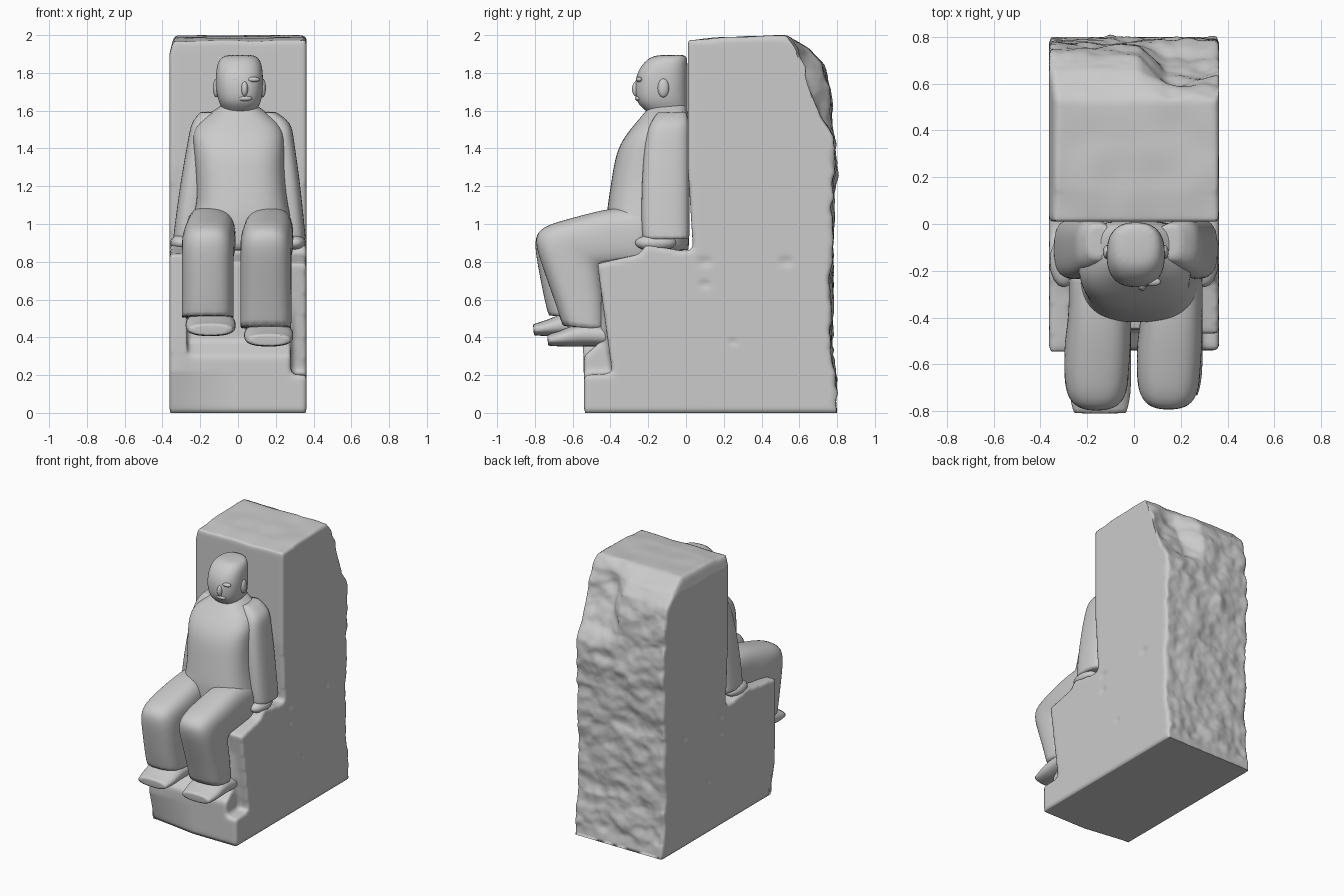
import bpy, bmesh, math
from mathutils import Vector, noise

if "Cube" in bpy.data.objects:
    bpy.data.objects.remove(bpy.data.objects["Cube"])


def finish(bm, name, angle=None):
    bmesh.ops.recalc_face_normals(bm, faces=bm.faces)
    me = bpy.data.meshes.new(name)
    bm.to_mesh(me)
    bm.free()
    ob = bpy.data.objects.new(name, me)
    bpy.context.collection.objects.link(ob)
    me.polygons.foreach_set("use_smooth", [True] * len(me.polygons))
    return ob


def prism(bm, profile, x0, x1):
    """Side profile (y, z) extruded from x0 to x1."""
    face = bm.faces.new([bm.verts.new((x0, y, z)) for y, z in profile])
    ext = bmesh.ops.extrude_face_region(bm, geom=[face], use_keep_orig=True)
    bmesh.ops.translate(bm, vec=(x1 - x0, 0, 0),
                        verts=[g for g in ext["geom"] if isinstance(g, bmesh.types.BMVert)])


def loft(name, rings, power=2.8, seg=16, crease=0.6):
    """Rounded-square rings: (x0, x1, y0, z0, y1, z1), near and far edge of each section."""
    bm = bmesh.new()
    loops = []
    for x0, x1, y0, z0, y1, z1 in rings:
        loop = []
        for i in range(seg):
            t = math.tau * (i + 0.5) / seg
            c, s = (math.copysign(abs(f) ** (2 / power), f) for f in (math.cos(t), math.sin(t)))
            loop.append(bm.verts.new(((x0 + x1) / 2 + c * (x1 - x0) / 2,
                                      (y0 + y1) / 2 + s * (y1 - y0) / 2,
                                      (z0 + z1) / 2 + s * (z1 - z0) / 2)))
        loops.append(loop)
    for a, b in zip(loops, loops[1:]):
        for i in range(seg):
            j = (i + 1) % seg
            bm.faces.new((a[i], a[j], b[j], b[i]))
    layer = bm.edges.layers.float.new("crease_edge")
    for loop in (loops[0], loops[-1]):
        for e in bm.faces.new(loop).edges:
            e[layer] = crease
    ob = finish(bm, name)
    sub = ob.modifiers.new("soft", "SUBSURF")
    sub.levels = sub.render_levels = 2
    return ob


def blob(name, centre, radii):
    bm = bmesh.new()
    bmesh.ops.create_uvsphere(bm, u_segments=16, v_segments=10, radius=1)
    bmesh.ops.scale(bm, vec=radii, verts=bm.verts)
    bmesh.ops.translate(bm, vec=centre, verts=bm.verts)
    return finish(bm, name)


# Stone block: back, seat, left flank and right panel fused into one mass
bm = bmesh.new()
seat_top = [(-0.25, 0.84), (-0.21, 0.89), (-0.03, 0.86), (0.1, 0.86), (0.1, 0)]
prism(bm, [(0.035, 0), (0.035, 0.9), (0.01, 1.3), (0.01, 1.97), (0.15, 1.985), (0.53, 2.0), (0.65, 1.93),
           (0.735, 1.85), (0.77, 1.7), (0.785, 1.55), (0.80, 1.35), (0.785, 1.0), (0.78, 0.4),
           (0.80, 0.1), (0.80, 0)], -0.363, 0.363)
prism(bm, [(-0.54, 0), (-0.54, 0.3), (-0.45, 0.38), (-0.45, 0.8)] + seat_top, -0.3, 0.28)
prism(bm, [(-0.54, 0), (-0.545, 0.4), (-0.545, 0.84), (-0.3, 0.87)] + seat_top[1:], -0.363, -0.27)
prism(bm, [(-0.54, 0), (-0.54, 0.2), (-0.39, 0.21), (-0.47, 0.79)] + seat_top, 0.25, 0.363)
raw = finish(bm, "stone_rough")
rm = raw.modifiers.new("fuse", "REMESH")
rm.mode, rm.voxel_size = "VOXEL", 0.016
bpy.context.view_layer.update()
me = bpy.data.meshes.new_from_object(raw.evaluated_get(bpy.context.evaluated_depsgraph_get()))
bpy.data.objects.remove(raw)
bm = bmesh.new()
bm.from_mesh(me)
bm.normal_update()
bmesh.ops.smooth_vert(bm, verts=bm.verts, factor=0.5, use_axis_x=True, use_axis_y=True, use_axis_z=True)
# rough hewn back face, chipped rear top corner and worn front bottom edge
for v in bm.verts:
    p = v.co.copy()
    w = max(0, min(1, (p.y - 0.66) / 0.1)) * min(1, p.z / 0.1)
    n = noise.noise(p * Vector((5, 5, 8))) + 0.5 * noise.noise(p * 15) + 0.2 * noise.noise(p * 32)
    v.co.y += w * (0.022 * n - 0.012)
    chip = max(0, min(1, (p.x - 0.02) / 0.12)) * max(0, min(1, (p.z - 1.45) / 0.2))
    limit = 0.72 - 0.36 * (p.z - 1.5) + 0.04 * noise.noise(p * 7)
    if p.y > limit:
        v.co.y += chip * (limit - p.y) * 0.85
    if p.y < -0.4 and p.z < 0.22:
        worn = (0.22 - p.z) * max(0, -p.x / 0.36) * (p.y < -0.5)
        v.co.y += 0.25 * worn
    if p.z > 1.9:
        v.co.x += 0.25 * (p.z - 1.9) * max(0, -p.x / 0.36)
        v.co.z += 0.008 * noise.noise(p * 6)
    if p.z < 0.01:
        v.co.z = 0
# tool marks on both flanks
for v in bm.verts:
    for y, z, r in ((0.1, 0.8, 0.05), (0.1, 0.68, 0.04), (0.53, 0.8, 0.05), (0.25, 0.375, 0.03)):
        if abs(v.co.x) > 0.34:
            d = math.hypot(v.co.y - y, (v.co.z - z) * 1.6)
            v.co.x -= math.copysign(0.012 * max(0, 1 - d / r), v.co.x)
finish(bm, "stone_chair_block")

# Torso in a loose jacket
loft("torso", [(-0.27, 0.29, 0.02, 0.86, -0.42, 0.86), (-0.26, 0.29, 0.02, 1.0, -0.425, 1.03),
               (-0.22, 0.27, 0.02, 1.09, -0.42, 1.09), (-0.225, 0.25, 0.02, 1.25, -0.395, 1.25),
               (-0.24, 0.25, 0.02, 1.42, -0.37, 1.40), (-0.25, 0.25, 0.02, 1.54, -0.30, 1.50),
               (-0.13, 0.14, 0.01, 1.61, -0.22, 1.59), (-0.08, 0.09, 0.0, 1.64, -0.19, 1.63)])

# Arms hanging at both sides, with hands resting on the seat
for side, sx, lo, hi in (("left", -1, 0.345, 0.25), ("right", 1, 0.36, 0.285)):
    rings = []
    for z, k, depth in ((0.92, 0, 0.23), (1.0, 0.1, 0.24), (1.25, 0.45, 0.235), (1.45, 0.85, 0.22), (1.54, 1, 0.19)):
        outer = lo + (hi - lo) * k
        a, b = sorted((sx * outer, sx * (outer - 0.16)))
        rings.append((a, b, 0.02, z, -depth, z))
    rings.append((min(sx * 0.1, sx * 0.2), max(sx * 0.1, sx * 0.2), 0, 1.595, -0.15, 1.59))
    loft(side + "_sleeve", rings)
    blob(side + "_hand", (sx * 0.3, -0.16, 0.9), (0.06, 0.11, 0.045))

# Bent legs: thigh, knee and wide trouser leg
for side, x0, x1, dy, dz in (("left", -0.3, -0.01, -0.075, 0.055), ("right", 0.01, 0.295, 0, 0)):
    loft(side + "_leg", [
        (x0 + 0.02, x1, -0.2, 0.76, -0.2, 1.1), (x0 + 0.02, x1, -0.38, 0.76, -0.4, 1.09),
        (x0, x1, -0.42, 0.76, -0.6, 1.035), (x0, x1 - 0.01, -0.43, 0.75, -0.77, 0.99),
        (x0, x1 - 0.01, -0.44, 0.72, -0.81, 0.92), (x0, x1 - 0.01, -0.43, 0.66, -0.765 + dy * 0.3, 0.78),
        (x0, x1 - 0.01, -0.42, 0.54, -0.70 + dy * 0.7, 0.6),
        (x0, x1 - 0.01, -0.42, 0.44 + dz, -0.655 + dy, 0.46 + dz)])
    fx0, fx1 = x0 + 0.02, x1
    loft(side + "_shoe", [
        (fx0, fx1, -0.4, 0.35 + dz, -0.4, 0.46 + dz), (fx0, fx1, -0.55 + dy, 0.35 + dz, -0.55 + dy, 0.49 + dz),
        (fx0, fx1, -0.66 + dy, 0.35 + dz, -0.65 + dy, 0.44 + dz),
        (fx0 + 0.02, fx1 - 0.02, -0.73 + dy, 0.355 + dz, -0.735 + dy, 0.415 + dz)], power=2.5)

# Head with simple face
loft("head", [(-0.07, 0.09, 0.01, 1.56, -0.17, 1.56), (-0.08, 0.10, 0.01, 1.61, -0.215, 1.60),
              (-0.105, 0.125, 0.01, 1.65, -0.265, 1.64), (-0.12, 0.135, 0.01, 1.72, -0.275, 1.71),
              (-0.12, 0.135, 0.01, 1.80, -0.268, 1.79), (-0.11, 0.125, 0.01, 1.87, -0.225, 1.86),
              (-0.07, 0.09, 0.0, 1.898, -0.17, 1.895)], power=2.5, crease=0.2)
blob("nose", (0.035, -0.262, 1.715), (0.018, 0.024, 0.04))
blob("lips", (0.035, -0.252, 1.665), (0.04, 0.018, 0.015))
for side, x in (("left", -0.115), ("right", 0.13)):
    blob(side + "_ear", (x, -0.12, 1.72), (0.018, 0.03, 0.05))
    blob(side + "_brow", (0.035 + math.copysign(0.045, x), -0.247, 1.765), (0.035, 0.018, 0.014))
